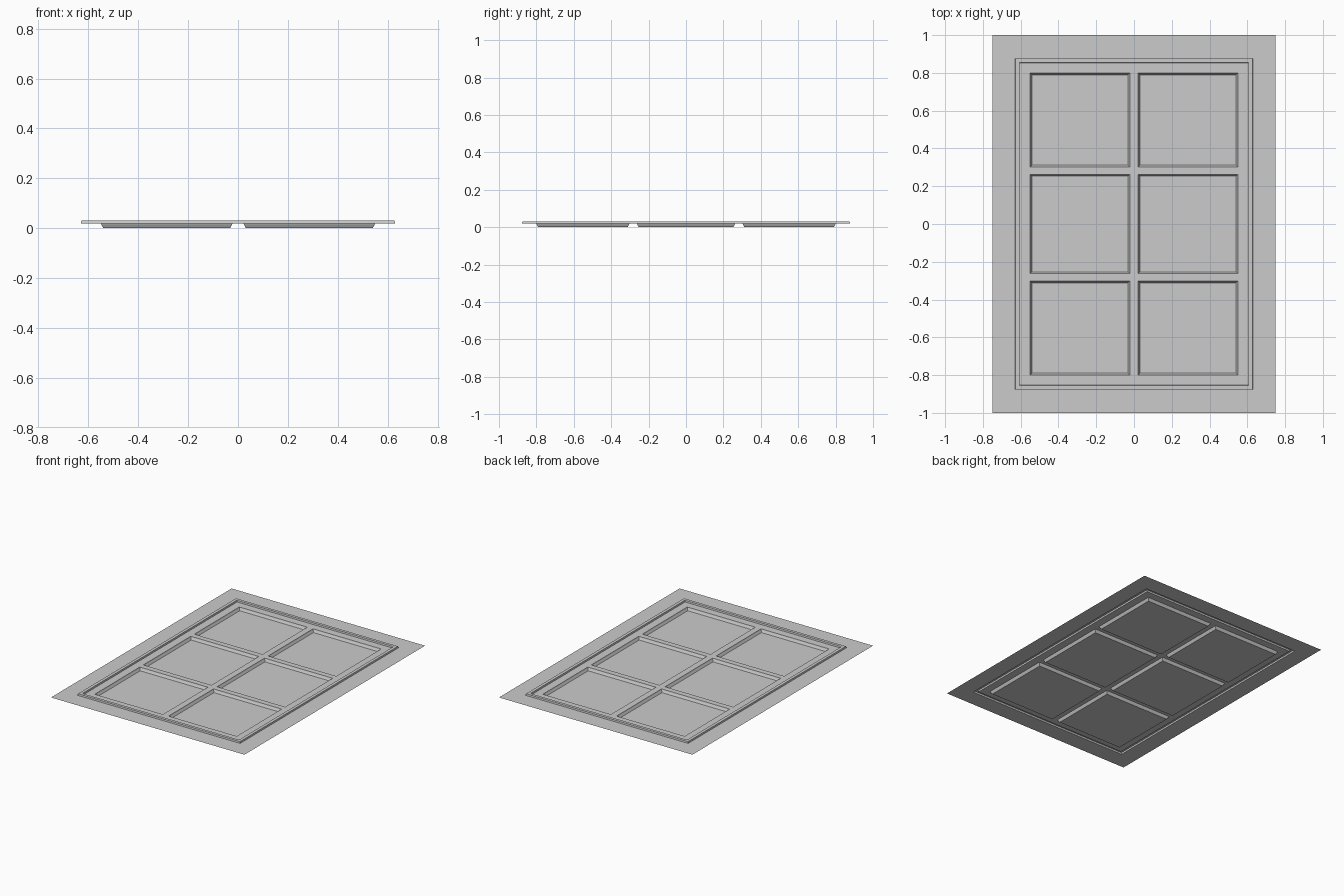
import bpy, bmesh

if "Cube" in bpy.data.objects:
    bpy.data.objects.remove(bpy.data.objects["Cube"])

BASE = 0.02  # height of the wall sheet; panes sink to z = 0


def mirrored(values):
    return sorted([-v for v in values] + list(values))


# Cut lines: sheet edge, frame outside, frame inside, pane edges
xs = mirrored([0.022, 0.55, 0.605, 0.63, 0.75])
ys = mirrored([0.263, 0.302, 0.80, 0.853, 0.877, 1.0])

bm = bmesh.new()
grid = [[bm.verts.new((x, y, BASE)) for x in xs] for y in ys]
panes, frame = [], []
for j in range(len(ys) - 1):
    for i in range(len(xs) - 1):
        f = bm.faces.new((grid[j][i], grid[j][i + 1],
                          grid[j + 1][i + 1], grid[j + 1][i]))
        x = abs(xs[i] + xs[i + 1]) / 2
        y = abs(ys[j] + ys[j + 1]) / 2
        if 0.022 < x < 0.55 and (y < 0.263 or 0.302 < y < 0.80):
            panes.append(f)
        elif x < 0.63 and y < 0.877 and not (x < 0.605 and y < 0.853):
            frame.append(f)
bm.normal_update()

# Raised moulding around the window
bmesh.ops.inset_region(bm, faces=frame, thickness=0.002, depth=0.0,
                       use_even_offset=True, use_boundary=True)
for v in {v for f in frame for v in f.verts}:
    v.co.z = BASE + 0.011

# Sunken panes: a short steep step, then a sloped bead
for width, level in ((0.002, 0.014), (0.008, 0.0)):
    bmesh.ops.inset_individual(bm, faces=panes, thickness=width, depth=0.0,
                               use_even_offset=True)
    for f in panes:
        for v in f.verts:
            v.co.z = level

bm.normal_update()
mesh = bpy.data.meshes.new("window_panel")
bm.to_mesh(mesh)
bm.free()
window = bpy.data.objects.new("window_panel", mesh)
bpy.context.collection.objects.link(window)
